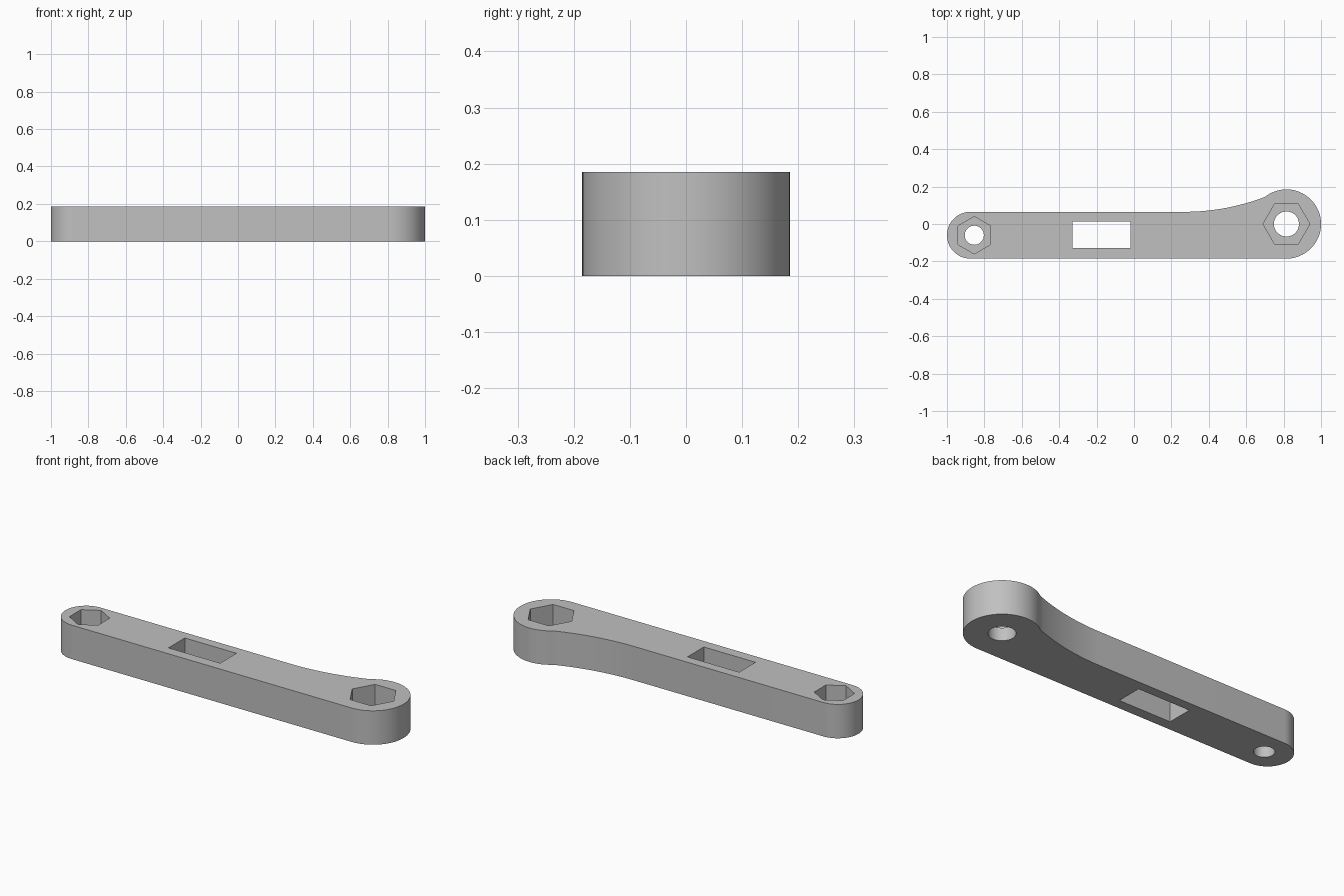
import bpy
import bmesh
from math import pi, sin, cos, sqrt, atan2, radians

if "Cube" in bpy.data.objects:
    bpy.data.objects.remove(bpy.data.objects["Cube"], do_unlink=True)

HEIGHT = 0.185
FLOOR = 0.07              # material left under the hexagonal pockets
BIG = (0.815, 0.0)        # large boss centre
SMALL = (-0.854, -0.06)   # small bolt centre
R_BIG = 0.185
TOP_EDGE = 0.065
R_END = (TOP_EDGE + R_BIG) / 2

grey = bpy.data.materials.new("light_grey")
grey.use_nodes = True
colour = (0.53, 0.53, 0.53, 1)
grey.diffuse_color = colour
grey.node_tree.nodes["Principled BSDF"].inputs["Base Color"].default_value = colour


def arc(centre, radius, start, end, steps):
    angles = [start + (end - start) * i / steps for i in range(steps + 1)]
    return [(centre[0] + radius * cos(a), centre[1] + radius * sin(a)) for a in angles]


def polygon(centre, radius, sides, turn=0):
    return arc(centre, radius, turn, turn + 2 * pi, sides)[:-1]


def prism(name, outline, bottom, top):
    bm = bmesh.new()
    base = bm.faces.new([bm.verts.new((x, y, bottom)) for x, y in outline])
    grown = bmesh.ops.extrude_face_region(bm, geom=[base])["geom"]
    verts = [v for v in grown if isinstance(v, bmesh.types.BMVert)]
    bmesh.ops.translate(bm, verts=verts, vec=(0, 0, top - bottom))
    bmesh.ops.recalc_face_normals(bm, faces=bm.faces)
    mesh = bpy.data.meshes.new(name)
    bm.to_mesh(mesh)
    bm.free()
    mesh.materials.append(grey)
    obj = bpy.data.objects.new(name, mesh)
    bpy.context.collection.objects.link(obj)
    return obj


# Arm outline: large boss, concave sweep down to the bar, rounded small end
sweep_start, joint_x = 0.267, 0.70
joint_y = sqrt(R_BIG ** 2 - (joint_x - BIG[0]) ** 2)
dx, dy = joint_x - sweep_start, joint_y - TOP_EDGE
sweep_r = (dx * dx + dy * dy) / (2 * dy)
sweep_centre = (sweep_start, TOP_EDGE + sweep_r)
sweep_end = atan2(joint_y - sweep_centre[1], dx)
outline = arc(BIG, R_BIG, -pi / 2, atan2(joint_y, joint_x - BIG[0]), 56)
outline += arc(sweep_centre, sweep_r, sweep_end, -pi / 2, 20)[1:]
outline += arc((R_END - 1, TOP_EDGE - R_END), R_END, pi / 2, 3 * pi / 2, 40)
arm = prism("lever_arm", outline, 0, HEIGHT)

# Cutters: hexagonal pockets, bolt holes and the rectangular slot
over = HEIGHT + 0.1
slot = [(-0.33, -0.128), (-0.018, -0.128), (-0.018, 0.013), (-0.33, 0.013)]
cutters = [
    prism("large_hex_cutter", polygon(BIG, 0.125, 6), FLOOR, over),
    prism("small_hex_cutter", polygon(SMALL, 0.1, 6, radians(30)), FLOOR, over),
    prism("large_hole_cutter", polygon(BIG, 0.067, 48), -0.1, over),
    prism("small_hole_cutter", polygon(SMALL, 0.051, 48), -0.1, over),
    prism("slot_cutter", slot, -0.1, over),
]
bpy.context.view_layer.objects.active = arm
for cutter in cutters:
    cut = arm.modifiers.new(cutter.name, 'BOOLEAN')
    cut.operation = 'DIFFERENCE'
    cut.solver = 'EXACT'
    cut.object = cutter
    bpy.ops.object.modifier_apply(modifier=cut.name)
for cutter in cutters:
    bpy.data.objects.remove(cutter, do_unlink=True)

# Smooth round walls, crisp rims and pocket corners
bpy.ops.object.select_all(action='DESELECT')
arm.select_set(True)
bpy.ops.object.shade_smooth_by_angle(angle=radians(30))
